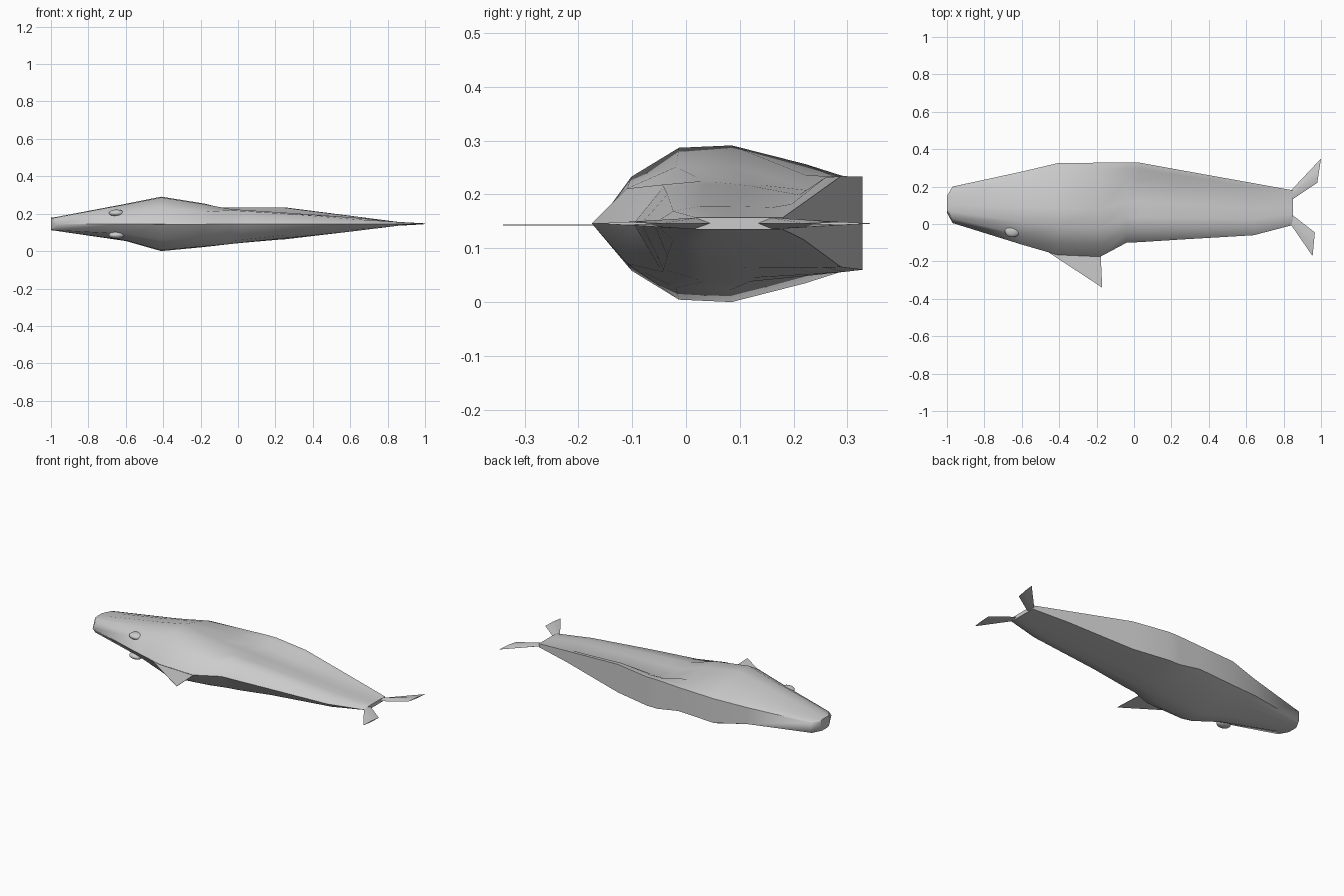
import bpy, bmesh, math

if "Cube" in bpy.data.objects:
    bpy.data.objects.remove(bpy.data.objects["Cube"])

ZC = 0.146  # mid plane of the flat-lying fish


def make(name, verts, faces, angle=40):
    me = bpy.data.meshes.new(name)
    me.from_pydata(verts, [], faces)
    bm = bmesh.new()
    bm.from_mesh(me)
    bmesh.ops.recalc_face_normals(bm, faces=bm.faces)
    bm.to_mesh(me)
    bm.free()
    ob = bpy.data.objects.new(name, me)
    bpy.context.collection.objects.link(ob)
    bpy.ops.object.select_all(action='DESELECT')
    ob.select_set(True)
    bpy.context.view_layer.objects.active = ob
    bpy.ops.object.shade_smooth_by_angle(angle=math.radians(angle))
    return ob


# Body: cross-sections lofted from snout to tail root
FR = [0.13, 0.31, 0.51, 0.79, 0.92, 1.0]        # belly-to-back positions
FULL = [0.6, 0.97, 1.0, 0.76, 0.62, 0.5]        # rounded half thickness
BOX = [0.9, 1.0, 1.0, 1.0, 0.95, 0.8]           # blunt snout
SLAB = [0.8, 1.0, 1.0, 0.9, 0.85, 0.8]
# x, belly y, back y, upper half thicknesses, lower half thicknesses
stations = [
    (-1.00, 0.06, 0.15, [0.033 * k for k in BOX], [0.034 * k for k in BOX]),
    (-0.97, 0.005, 0.20, [0.037 * k for k in BOX], [0.038 * k for k in BOX]),
    (-0.60, -0.11, 0.28, [0.107 * k for k in FULL], [0.092 * k for k in FULL]),
    (-0.41, -0.165, 0.325, [0.145 * k for k in FULL], [0.146 * k for k in FULL]),
    (-0.18, -0.175, 0.328, [0.065, 0.105, 0.108, 0.09, 0.082, 0.08],
     [0.124 * k for k in FULL]),
    (-0.04, -0.10, 0.328, [0.072, 0.079, 0.074, 0.063, 0.086, 0.087],
     [0.09, 0.108, 0.108, 0.096, 0.09, 0.086]),
    (0.03, -0.097, 0.328, [0.068, 0.074, 0.07, 0.06, 0.086, 0.087],
     [0.085, 0.1, 0.101, 0.094, 0.09, 0.086]),
    (0.25, -0.083, 0.288, [0.054, 0.06, 0.058, 0.053, 0.085, 0.088],
     [0.06, 0.077, 0.082, 0.083, 0.082, 0.081]),
    (0.64, -0.06, 0.218, [0.023, 0.032, 0.032, 0.03, 0.036, 0.038],
     [0.037 * k for k in SLAB]),
    (0.85, -0.005, 0.18, [0.011] * 6, [0.011] * 6),
]
verts, faces = [], []
for x, yb, yt, up, low in stations:
    verts.append((x, yb, ZC))
    ys = [yb + f * (yt - yb) for f in FR]
    verts += [(x, y, ZC + h) for y, h in zip(ys, up)]
    verts += [(x, y, ZC - h) for y, h in reversed(list(zip(ys, low)))]
N = 13
for s in range(len(stations) - 1):
    for i in range(N):
        a, b = s * N + i, s * N + (i + 1) % N
        faces.append((a, b, b + N, a + N))
faces += [tuple(range(N)), tuple(range((len(stations) - 1) * N, len(stations) * N))]
make("body", verts, faces, 50)


# Tail flukes: diamond-section blades, thick at root and thin at tip
def fluke(name, root_a, root_b, tip_a, tip_b):
    mid = lambda p, q: ((p[0] + q[0]) / 2, (p[1] + q[1]) / 2)
    rm, tm = mid(root_a, root_b), mid(tip_a, tip_b)
    v = []
    for a, m, b, h in ((root_a, rm, root_b, 0.011), (tip_a, tm, tip_b, 0.003)):
        v += [(*a, ZC), (*m, ZC + h), (*b, ZC), (*m, ZC - h)]
    f = [(i, (i + 1) % 4, (i + 1) % 4 + 4, i + 4) for i in range(4)]
    make(name, v, f + [(0, 1, 2, 3), (4, 5, 6, 7)])


fluke("upper_fluke", (0.84, 0.18), (0.845, 0.13), (1.0, 0.35), (0.98, 0.22))
fluke("lower_fluke", (0.84, -0.005), (0.845, 0.05), (0.955, -0.172), (0.967, -0.045))

# Belly fin: thin triangular blade
tri = [(-0.46, -0.15), (-0.17, -0.34), (-0.178, -0.165)]
v = [(x, y, ZC - 0.003 + dz) for dz in (-0.001, 0.001) for x, y in tri]
make("belly_fin", v, [(0, 1, 2), (3, 4, 5)] +
     [(i, (i + 1) % 3, (i + 1) % 3 + 3, i + 3) for i in range(3)], 30)

# Eyes: flattened spheres on both flanks
for side, z in (("upper", 0.203), ("lower", 0.085)):
    bpy.ops.mesh.primitive_uv_sphere_add(segments=24, ring_count=12, radius=1,
                                         location=(-0.65, -0.037, z))
    eye = bpy.context.object
    eye.name = side + "_eye"
    eye.scale = (0.041, 0.033, 0.019)
    bpy.ops.object.shade_smooth()
